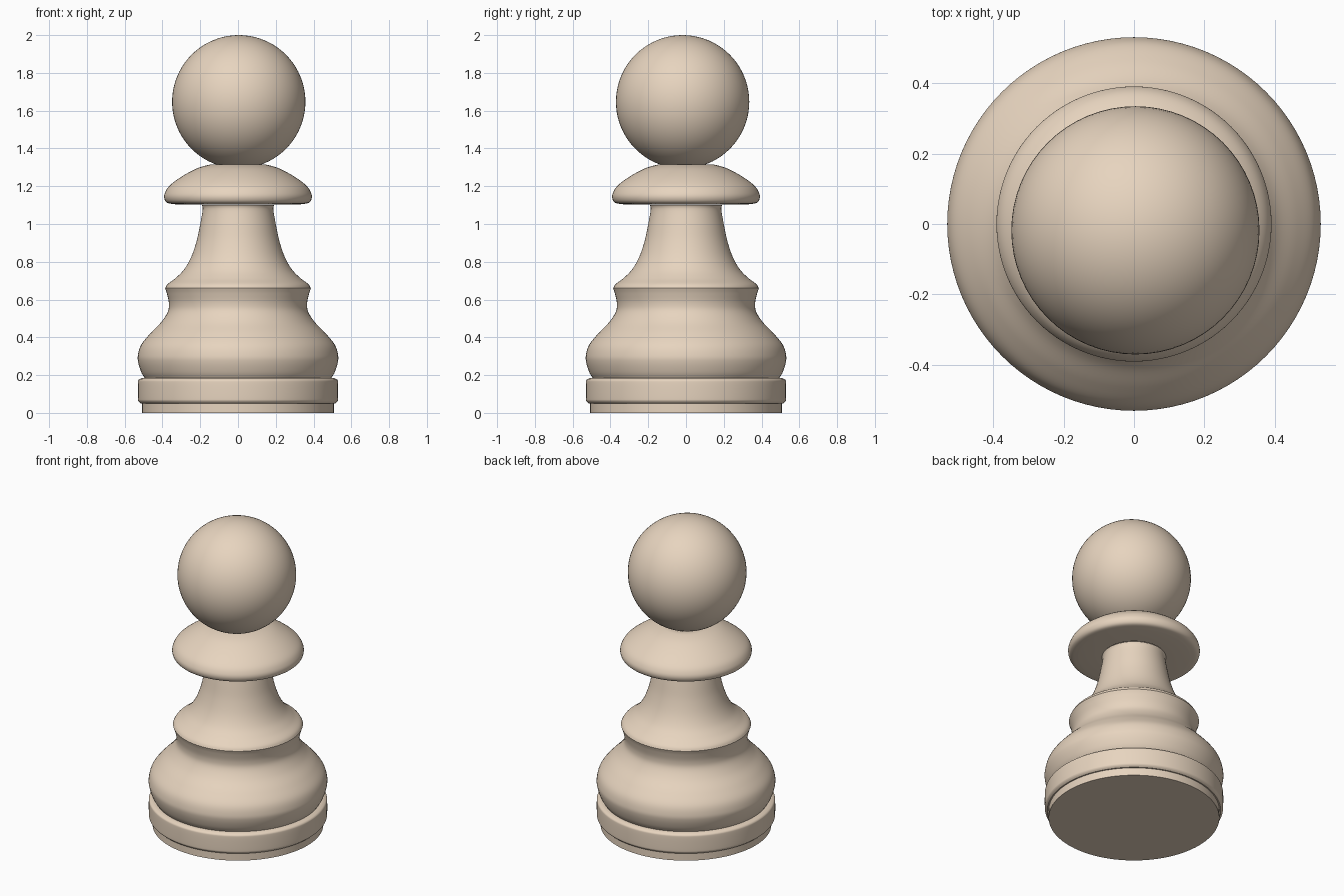
import bpy, bmesh, math
from mathutils import Vector

if "Cube" in bpy.data.objects:
    bpy.data.objects.remove(bpy.data.objects["Cube"])

SEG = 96


def spline(pts, steps=6):
    """Smooth curve through the (radius, z) points."""
    p = [Vector(q) for q in pts]
    p = [2 * p[0] - p[1]] + p + [2 * p[-1] - p[-2]]
    out = []
    for a, b, c, d in zip(p, p[1:], p[2:], p[3:]):
        for i in range(steps):
            t = i / steps
            out.append(0.5 * (2 * b + (c - a) * t + (2 * a - 5 * b + 4 * c - d) * t * t
                              + (3 * b - a - 3 * c + d) * t ** 3))
    return out + [p[-2]]


def finish(obj, angle=40):
    bpy.ops.object.select_all(action='DESELECT')
    obj.select_set(True)
    bpy.context.view_layer.objects.active = obj
    bpy.ops.object.shade_smooth_by_angle(angle=math.radians(angle))


def lathe(name, profile):
    """Turn a (radius, z) profile, listed bottom to top, around the z axis."""
    bm = bmesh.new()
    rings = []
    for r, z in profile:
        if r < 1e-6:
            rings.append([bm.verts.new((0, 0, z))] * SEG)
        else:
            rings.append([bm.verts.new((r * math.cos(2 * math.pi * i / SEG),
                                        r * math.sin(2 * math.pi * i / SEG), z))
                          for i in range(SEG)])
    for lo, hi in zip(rings, rings[1:]):
        for i in range(SEG):
            j = (i + 1) % SEG
            bm.faces.new(dict.fromkeys((lo[i], lo[j], hi[j], hi[i])))
    bmesh.ops.recalc_face_normals(bm, faces=bm.faces)
    me = bpy.data.meshes.new(name)
    bm.to_mesh(me)
    bm.free()
    obj = bpy.data.objects.new(name, me)
    bpy.context.collection.objects.link(obj)
    me.materials.append(wood)
    finish(obj)


wood = bpy.data.materials.new("pale_wood")
wood.diffuse_color = (0.80, 0.66, 0.52, 1)
wood.use_nodes = True
wood.node_tree.nodes["Principled BSDF"].inputs["Base Color"].default_value = wood.diffuse_color

# Foot disc
lathe("foot", [(0, 0), (0.507, 0), (0.507, 0.052)])

# Rounded base ring
lathe("base_ring", [(0.50, 0.05)] + spline([(0.515, 0.05), (0.527, 0.062), (0.53, 0.08),
      (0.53, 0.155), (0.526, 0.175), (0.51, 0.184)]) + [(0.48, 0.184)])

# Bulging body up to the waist rim
lathe("body", spline([(0.492, 0.18), (0.512, 0.215), (0.528, 0.265), (0.53, 0.305),
      (0.513, 0.36), (0.465, 0.42), (0.407, 0.48), (0.372, 0.535), (0.366, 0.58),
      (0.376, 0.63), (0.386, 0.66)]))

# Flared neck
lathe("neck", spline([(0.386, 0.66), (0.372, 0.682), (0.33, 0.714), (0.285, 0.76),
      (0.248, 0.825), (0.219, 0.91), (0.2, 1.0), (0.187, 1.075), (0.19, 1.10)]))

# Collar with flat underside
lathe("collar", [(0.188, 1.103)] + spline([(0.33, 1.104), (0.374, 1.112), (0.39, 1.135),
      (0.387, 1.165), (0.362, 1.203), (0.30, 1.25), (0.22, 1.293), (0.15, 1.314),
      (0.11, 1.316)]))

# Ball head, slightly off axis
bpy.ops.mesh.primitive_uv_sphere_add(segments=64, ring_count=40, radius=0.353,
                                     location=(0.004, -0.018, 1.647))
head = bpy.context.object
head.name = "head"
head.data.materials.append(wood)
finish(head)
